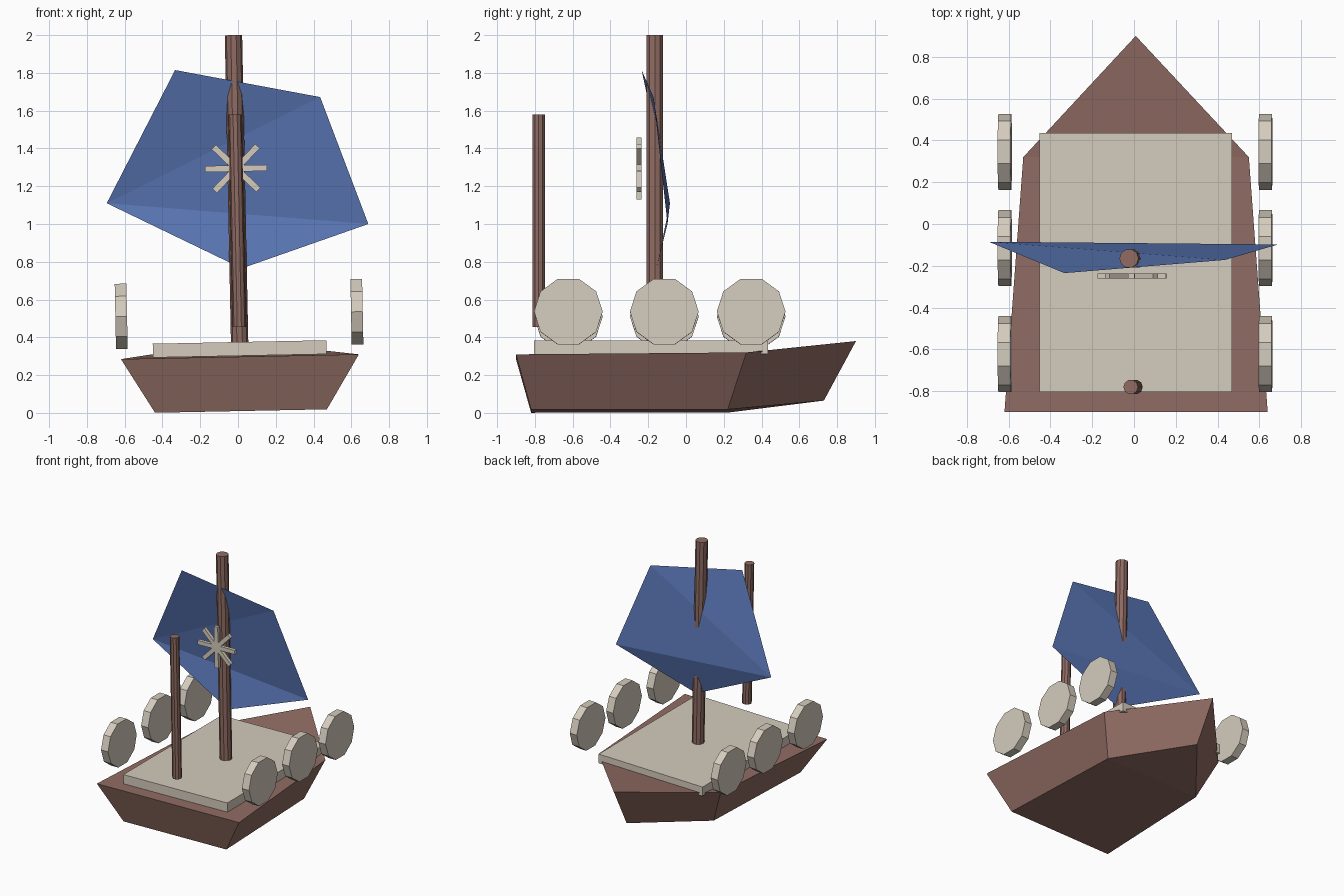
import bpy, bmesh, math
from mathutils import Matrix, Vector

if "Cube" in bpy.data.objects:
    bpy.data.objects.remove(bpy.data.objects["Cube"])

# the whole boat heels slightly to one side
HEEL = Matrix.Rotation(-0.02, 4, 'Y') @ Matrix.Translation((0.016, 0, 0))


def material(name, rgb):
    m = bpy.data.materials.new(name)
    m.diffuse_color = (*rgb, 1)
    m.use_nodes = True
    m.node_tree.nodes["Principled BSDF"].inputs["Base Color"].default_value = m.diffuse_color
    return m


WOOD = material("brown wood", (0.28, 0.15, 0.125))
CREAM = material("cream", (0.66, 0.60, 0.51))
BLUE = material("blue cloth", (0.10, 0.18, 0.46))


def make(name, verts, faces, mat, matrix=HEEL):
    bm = bmesh.new()
    vs = [bm.verts.new(matrix @ Vector(v)) for v in verts]
    for f in faces:
        bm.faces.new([vs[i] for i in f])
    bmesh.ops.recalc_face_normals(bm, faces=bm.faces)
    me = bpy.data.meshes.new(name)
    bm.to_mesh(me)
    bm.free()
    me.materials.append(mat)
    ob = bpy.data.objects.new(name, me)
    bpy.context.collection.objects.link(ob)
    return ob


def loft(name, ring_a, ring_b, mat, caps=None):
    """Join two matching rings with side faces and close both ends."""
    n = len(ring_a)
    caps = caps or [range(n)]
    faces = [(i, (i + 1) % n, (i + 1) % n + n, i + n) for i in range(n)]
    faces += [list(c) for c in caps] + [[i + n for i in c] for c in caps]
    return make(name, list(ring_a) + list(ring_b), faces, mat)


def circle(r, n):
    return [(r * math.cos(math.tau * i / n), r * math.sin(math.tau * i / n)) for i in range(n)]


# hull: pentagon outline, narrower at the keel, raised at the bow
def outline(ws, ys, zs):
    return [(-ws[0], ys[0], zs[0]), (ws[0], ys[0], zs[0]), (ws[1], ys[1], zs[1]),
            (0, ys[2], zs[2]), (-ws[1], ys[1], zs[1])]


loft("hull",
     outline((0.455, 0.415), (-0.82, 0.22, 0.73), (0.0095, 0.0095, 0.065)),
     outline((0.63, 0.54), (-0.90, 0.32, 0.90), (0.297, 0.309, 0.38)),
     WOOD, caps=[(0, 1, 2, 4), (2, 3, 4)])

# deck slab
slab = [(-0.46, -0.805), (0.46, -0.805), (0.46, 0.435), (-0.46, 0.435)]
loft("deck", [(x, y, 0.302) for x, y in slab], [(x, y, 0.375) for x, y in slab], CREAM)

# masts
for name, y0, r, z0, z1 in (("main_mast", -0.165, 0.046, 0.33, 2.0),
                            ("rear_mast", -0.78, 0.035, 0.455, 1.58)):
    ring = circle(r, 10)
    loft(name, [(x, y + y0, z0) for x, y in ring], [(x, y + y0, z1) for x, y in ring], WOOD)

# round shields along both sides
for side, label in ((-1, "left"), (1, "right")):
    for k, y0 in enumerate((-0.623, -0.115, 0.345)):
        ring = circle(0.182, 10)
        a, b = (0.624 + d for d in (-0.031, 0.031))
        loft(f"{label}_shield_{k + 1}",
             [(side * a, y + y0, z + 0.523) for y, z in ring],
             [(side * b, y + y0, z + 0.523) for y, z in ring], CREAM)

# sail: creased five-cornered sheet
make("sail",
     [(-0.695, -0.085, 1.11), (-0.333, -0.235, 1.815), (0.435, -0.172, 1.672),
      (0.69, -0.098, 1.0), (0.02, -0.157, 0.765)],
     [(0, 1, 2), (0, 2, 3), (0, 3, 4)], BLUE, Matrix.Identity(4))

# eight-armed emblem in front of the sail
star = []
for i in range(8):
    a = math.tau * i / 8
    c, s = math.cos(a), math.sin(a)
    w = 0.0165
    star += [(0.164 * c + w * s, 0.164 * s - w * c), (0.164 * c - w * s, 0.164 * s + w * c)]
    h, notch = a + math.pi / 8, w / math.sin(math.pi / 8)
    star.append((notch * math.cos(h), notch * math.sin(h)))
loft("sail_emblem", [(x, -0.262, z + 1.294) for x, z in star],
     [(x, -0.236, z + 1.294) for x, z in star], CREAM)
